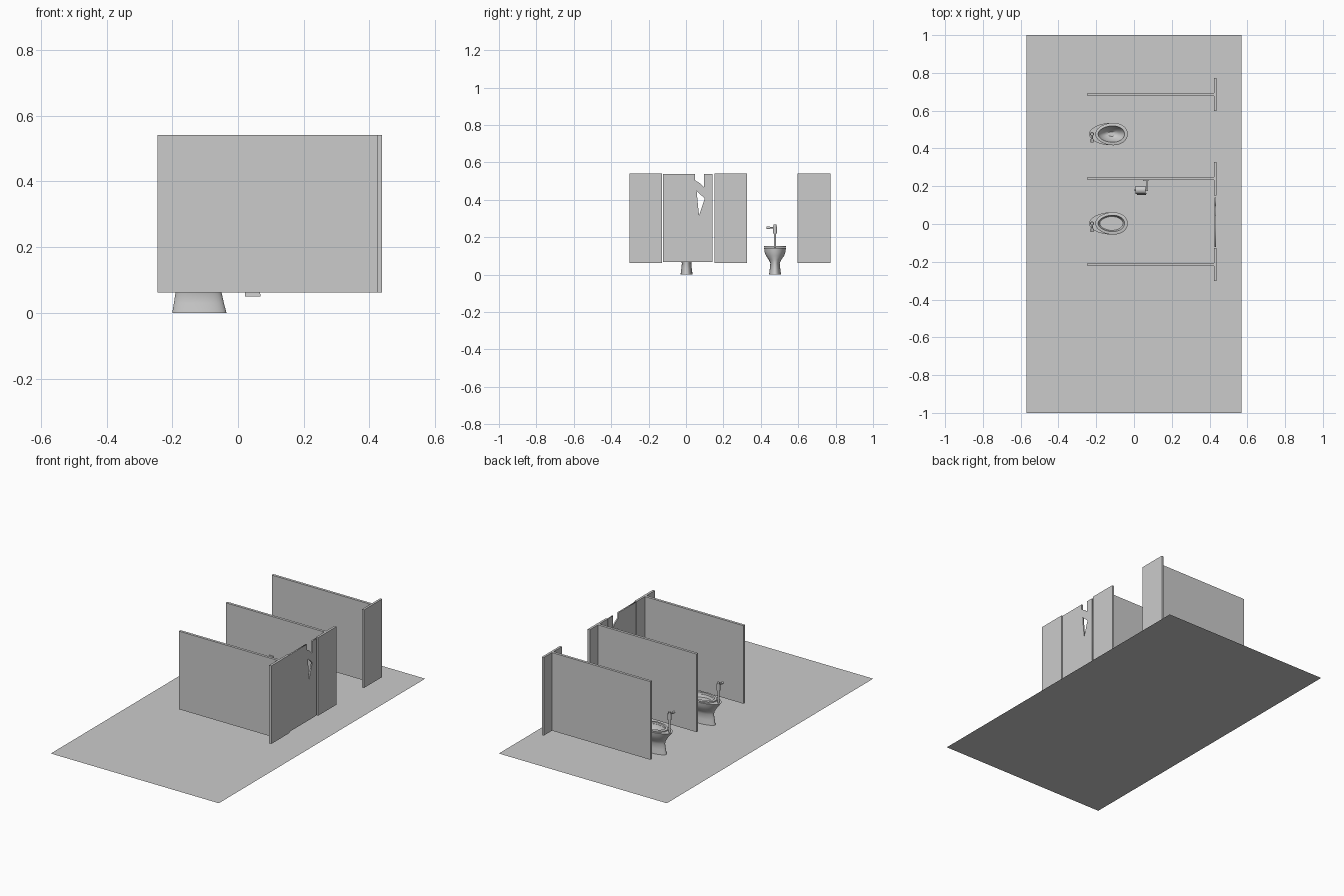
import bpy, bmesh
from math import sin, cos, pi
from mathutils import Vector

cube = bpy.data.objects.get("Cube")
if cube:
    bpy.data.objects.remove(cube, do_unlink=True)

BOTTOM, TOP = 0.062, 0.541


def finish(name, bm, smooth=False):
    bmesh.ops.recalc_face_normals(bm, faces=bm.faces)
    mesh = bpy.data.meshes.new(name)
    bm.to_mesh(mesh)
    bm.free()
    obj = bpy.data.objects.new(name, mesh)
    bpy.context.collection.objects.link(obj)
    if smooth:
        bpy.ops.object.select_all(action='DESELECT')
        obj.select_set(True)
        bpy.context.view_layer.objects.active = obj
        bpy.ops.object.shade_smooth_by_angle(angle=pi / 5)
    return obj


def box(name, low, high):
    bm = bmesh.new()
    bmesh.ops.create_cube(bm, size=1)
    low, high = Vector(low), Vector(high)
    for v in bm.verts:
        v.co = (low + high) / 2 + v.co * (high - low)
    return finish(name, bm)


def rod(name, start, end, radius, sides=16):
    start, end = Vector(start), Vector(end)
    axis = end - start
    bm = bmesh.new()
    bmesh.ops.create_cone(bm, cap_ends=True, segments=sides, radius1=radius,
                          radius2=radius, depth=axis.length)
    turn = axis.to_track_quat('Z', 'Y')
    for v in bm.verts:
        v.co = turn @ v.co + (start + end) / 2
    return finish(name, bm, True)


def loft(name, rings, y, closed=False, sides=40):
    """Skin egg-shaped rings given as (z, back x, front x, half width)."""
    bm = bmesh.new()
    loops = []
    for z, back, front, half in rings:
        mid, reach = (back + front) / 2, (front - back) / 2
        angles = [2 * pi * i / sides for i in range(sides)]
        loops.append([bm.verts.new((mid + reach * cos(a),
                                    y + half * sin(a) * (1 + 0.1 * cos(a)), z))
                      for a in angles])
    pairs = list(zip(loops, loops[1:]))
    if closed:
        pairs.append((loops[-1], loops[0]))
    for a, b in pairs:
        for i in range(sides):
            j = (i + 1) % sides
            bm.faces.new((a[i], a[j], b[j], b[i]))
    if not closed:
        bm.faces.new(loops[0])
        bm.faces.new(loops[-1])
    return finish(name, bm, True)


# Floor sheet
bm = bmesh.new()
bm.faces.new([bm.verts.new(p) for p in
              ((-0.57, -1, 0), (0.57, -1, 0), (0.57, 1, 0), (-0.57, 1, 0))])
finish("floor", bm)

# Stall partitions, each with a front pilaster
for i, y in enumerate((-0.215, 0.24, 0.685)):
    box(f"partition_{i + 1}", (-0.245, y - 0.008, BOTTOM), (0.424, y + 0.008, TOP))
    box(f"pilaster_{i + 1}", (0.424, y - 0.088, BOTTOM), (0.438, y + 0.087, TOP))

# Broken door: outline with a notch in the top edge and a jagged hole
outline = [(-0.123, 0.066), (0.141, 0.066), (0.141, 0.538), (0.097, 0.538),
           (0.097, 0.466), (0.075, 0.488), (0.048, 0.505), (0.048, 0.538), (-0.123, 0.538)]
hole = [(0.057, 0.447), (0.1, 0.407), (0.07, 0.316), (0.064, 0.37)]
curve = bpy.data.curves.new("door", 'CURVE')
curve.dimensions = '2D'
curve.fill_mode = 'BOTH'
curve.extrude = 0.004
for points in (outline, hole):
    spline = curve.splines.new('POLY')
    spline.points.add(len(points) - 1)
    for point, (u, v) in zip(spline.points, points):
        point.co = (u, v, 0, 1)
    spline.use_cyclic_u = True
door = bpy.data.objects.new("door", curve)
bpy.context.collection.objects.link(door)
door.rotation_euler = (pi / 2, 0, pi / 2)
door.location.x = 0.43
bpy.ops.object.select_all(action='DESELECT')
door.select_set(True)
bpy.context.view_layer.objects.active = door
bpy.ops.object.convert(target='MESH')

# Toilets with seat and flush valve
body = [(0, -0.2, -0.035, 0.032), (0.03, -0.195, -0.043, 0.028),
        (0.062, -0.19, -0.05, 0.025), (0.08, -0.194, -0.048, 0.034),
        (0.1, -0.205, -0.042, 0.048), (0.122, -0.222, -0.036, 0.056),
        (0.143, -0.238, -0.034, 0.058), (0.143, -0.188, -0.052, 0.042),
        (0.125, -0.18, -0.06, 0.036), (0.1, -0.16, -0.08, 0.022),
        (0.09, -0.14, -0.1, 0.012)]
seat = [(0.145, -0.205, -0.033, 0.059), (0.152, -0.205, -0.033, 0.059),
        (0.154, -0.2, -0.038, 0.054), (0.154, -0.19, -0.05, 0.043),
        (0.145, -0.188, -0.052, 0.041)]
for i, y in enumerate((0.003, 0.476)):
    loft(f"toilet_bowl_{i + 1}", body, y)
    loft(f"toilet_seat_{i + 1}", seat, y, closed=True)
    x = -0.222
    rod(f"flush_pipe_{i + 1}", (x, y, 0.13), (x, y, 0.225), 0.006)
    rod(f"flush_valve_{i + 1}", (x, y, 0.22), (x, y, 0.258), 0.011)
    rod(f"valve_cap_{i + 1}", (x, y, 0.258), (x, y, 0.268), 0.008)
    rod(f"flush_lever_{i + 1}", (x, y, 0.25), (x, y - 0.03, 0.25), 0.004)
    rod(f"lever_grip_{i + 1}", (x, y - 0.026, 0.25), (x, y - 0.045, 0.25), 0.007)

# Water in the first, clogged bowl
bm = bmesh.new()
bmesh.ops.create_circle(bm, cap_ends=True, segments=40, radius=1)
for v in bm.verts:
    v.co = (-0.12 + 0.062 * v.co.x, 0.003 + 0.037 * v.co.y, 0.128)
finish("water", bm)

# Paper roll, its holder and the loose strip hanging down
rod("paper_roll", (0.008, 0.18, 0.28), (0.062, 0.18, 0.28), 0.022, 24)
rod("roll_spindle", (0.002, 0.18, 0.28), (0.072, 0.18, 0.28), 0.006)
box("holder_arm", (0.066, 0.174, 0.273), (0.073, 0.232, 0.287))
box("holder_plate", (0.048, 0.227, 0.262), (0.078, 0.233, 0.3))
bm = bmesh.new()
rows = []
for i in range(13):
    t = i / 12
    y = 0.158 + 0.004 * sin(t * 9)
    z = 0.28 - 0.23 * t
    rows.append([bm.verts.new((x + 0.01 * t, y, z)) for x in (0.012, 0.058)])
for a, b in zip(rows, rows[1:]):
    bm.faces.new((a[0], a[1], b[1], b[0]))
finish("paper_strip", bm, True)
